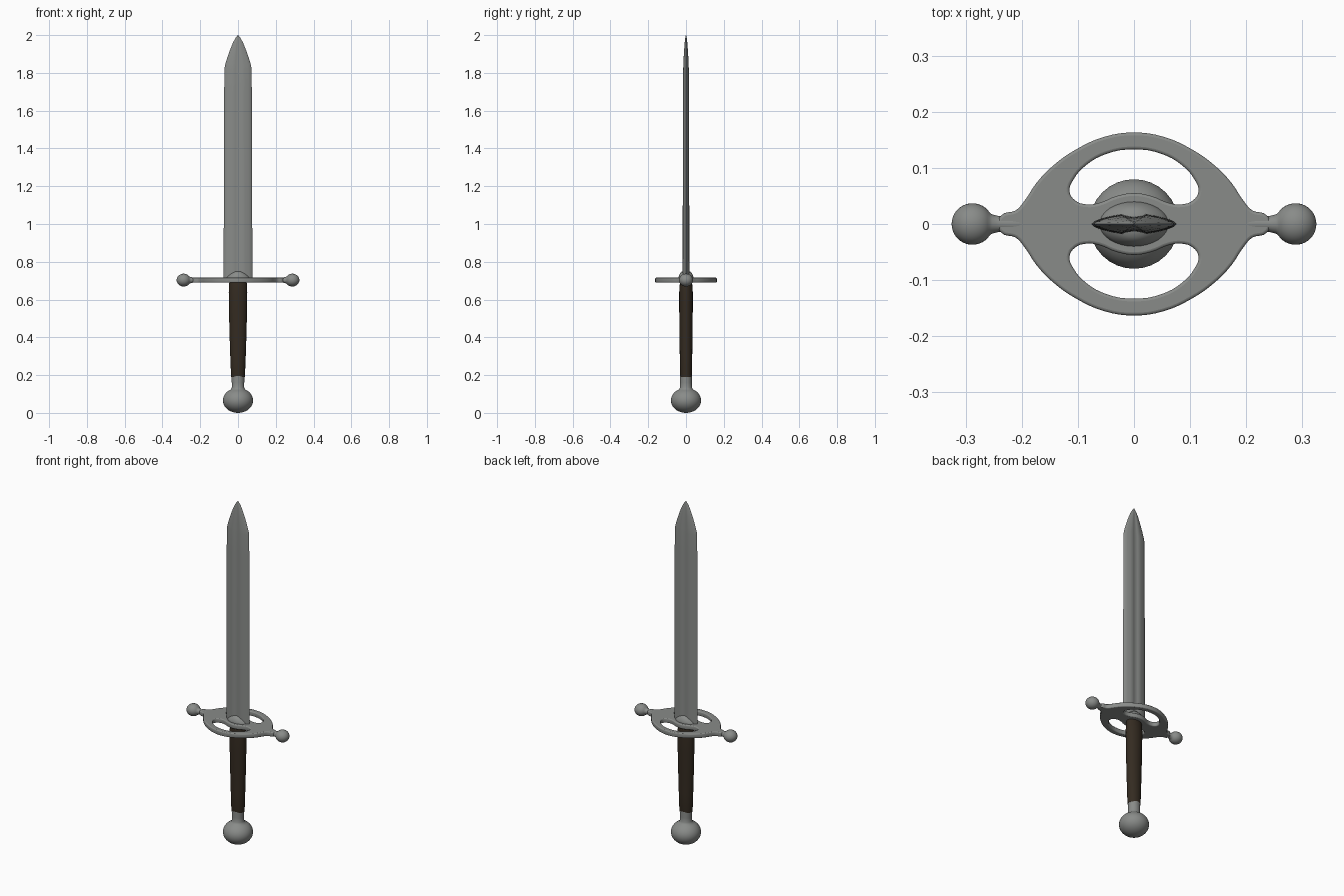
import bpy, bmesh, math
from mathutils import Matrix

if "Cube" in bpy.data.objects:
    bpy.data.objects.remove(bpy.data.objects["Cube"])


def material(name, rgb):
    m = bpy.data.materials.new(name)
    m.diffuse_color = (*rgb, 1)
    m.use_nodes = True
    m.node_tree.nodes["Principled BSDF"].inputs["Base Color"].default_value = m.diffuse_color
    return m


STEEL = material("steel grey", (0.25, 0.26, 0.25))
LEATHER = material("dark brown leather", (0.034, 0.024, 0.015))


def finish(ob, mat, angle=40):
    ob.data.materials.clear()
    ob.data.materials.append(mat)
    bpy.ops.object.select_all(action='DESELECT')
    ob.select_set(True)
    bpy.context.view_layer.objects.active = ob
    bpy.ops.object.shade_smooth_by_angle(angle=math.radians(angle))
    return ob


def loft(name, section, rings, mat, matrix=Matrix(), angle=40):
    """Skin a unit cross-section through rings of (z, x scale, y scale)."""
    bm = bmesh.new()
    loops = [[bm.verts.new((x * sx, y * sy, z)) for x, y in section] for z, sx, sy in rings]
    n = len(section)
    for a, b in zip(loops, loops[1:]):
        for i in range(n):
            j = (i + 1) % n
            bm.faces.new((a[i], a[j], b[j], b[i]))
    bm.faces.new(loops[0][::-1])
    bm.faces.new(loops[-1])
    bmesh.ops.transform(bm, matrix=matrix, verts=bm.verts)
    bmesh.ops.recalc_face_normals(bm, faces=bm.faces)
    me = bpy.data.meshes.new(name)
    bm.to_mesh(me)
    bm.free()
    ob = bpy.data.objects.new(name, me)
    bpy.context.collection.objects.link(ob)
    return finish(ob, mat, angle)


def ball(zc, rx, ry, rz, start, end, n=16):
    """Rings of an ellipsoid between two polar angles, in degrees from the bottom."""
    out = []
    for i in range(n + 1):
        t = math.radians(start + (end - start) * i / n)
        s = max(math.sin(t), 0.002)
        out.append((zc - rz * math.cos(t), rx * s, ry * s))
    return out


circle = [(math.cos(math.tau * i / 32), math.sin(math.tau * i / 32)) for i in range(32)]

# pommel with its neck
loft("pommel", circle, ball(0.066, 0.08, 0.08, 0.066, 0, 152) +
     [(0.135, 0.033, 0.032), (0.16, 0.033, 0.031), (0.20, 0.035, 0.031)], STEEL)

# grip, oval and wider near the guard
loft("grip", circle, [(0.19, 0.036, 0.030), (0.20, 0.037, 0.032), (0.30, 0.041, 0.033),
                      (0.42, 0.045, 0.034), (0.55, 0.048, 0.036), (0.64, 0.049, 0.036),
                      (0.68, 0.047, 0.033), (0.70, 0.045, 0.030)], LEATHER)

# blade: lens section with a shallow central fuller
quarter = [(1, 0), (0.93, 0.3), (0.75, 0.6), (0.5, 0.86), (0.3, 1), (0.18, 0.85), (0, 0.72)]
half = quarter + [(-x, y) for x, y in quarter[-2::-1]]
lens = half + [(x, -y) for x, y in half[-2:0:-1]]
loft("blade", lens, [(0.70, 0.076, 0.018), (1.2, 0.075, 0.017), (1.70, 0.073, 0.016),
                     (1.82, 0.072, 0.015), (1.84, 0.069, 0.014), (1.88, 0.057, 0.0125),
                     (1.92, 0.043, 0.010), (1.96, 0.027, 0.007), (1.985, 0.013, 0.004),
                     (2.0, 0.001, 0.001)], STEEL, angle=35)

# guard plate: pierced outline, filled and bevelled
GZ = 0.703
outer = [(0, 0.158), (0.05, 0.151), (0.10, 0.129), (0.14, 0.101), (0.17, 0.070),
         (0.19, 0.040), (0.208, 0.020), (0.235, 0.010)]
outer_half = outer + [(x, -y) for x, y in outer[::-1]]
outline = outer_half + [(-x, y) for x, y in outer_half[-2:0:-1]]
hole = [(0, 0.050), (0.03, 0.045), (0.06, 0.033), (0.085, 0.030), (0.108, 0.038),
        (0.120, 0.058), (0.112, 0.082), (0.088, 0.109), (0.05, 0.130), (0, 0.138)]
hole = hole + [(-x, y) for x, y in hole[-2:0:-1]]
cu = bpy.data.curves.new("guard_plate", 'CURVE')
cu.dimensions = '2D'
cu.fill_mode = 'BOTH'
cu.extrude, cu.bevel_depth, cu.bevel_resolution = 0.008, 0.005, 2
cu.resolution_u = 4
for pts in (outline, hole, [(x, -y) for x, y in hole]):
    sp = cu.splines.new('BEZIER')
    sp.bezier_points.add(len(pts) - 1)
    sp.use_cyclic_u = True
    for p, (x, y) in zip(sp.bezier_points, pts):
        p.co = (x, y, 0)
        p.handle_left_type = p.handle_right_type = 'AUTO'
plate = bpy.data.objects.new("guard_plate", cu)
plate.location.z = GZ
bpy.context.collection.objects.link(plate)
bpy.context.view_layer.objects.active = plate
plate.select_set(True)
bpy.ops.object.convert(target='MESH')
finish(bpy.context.object, STEEL)

# raised boss where the blade enters the guard
loft("guard_boss", circle, [(0.69, 0.062, 0.036), (0.715, 0.062, 0.040), (0.725, 0.054, 0.038),
                            (0.738, 0.040, 0.032), (0.747, 0.024, 0.024), (0.75, 0.01, 0.012)],
     STEEL, angle=60)

# guard arms ending in balls
arm = [(0.17, 0.010, 0.012), (0.20, 0.013, 0.017), (0.22, 0.014, 0.015), (0.24, 0.014, 0.014),
       (0.253, 0.017, 0.017)] + ball(0.288, 0.034, 0.037, 0.037, 35, 180)
for side, name in ((1, "guard_arm_right"), (-1, "guard_arm_left")):
    loft(name, circle, arm, STEEL,
         Matrix.Translation((0, 0, GZ)) @ Matrix.Rotation(side * math.pi / 2, 4, 'Y'), angle=60)
